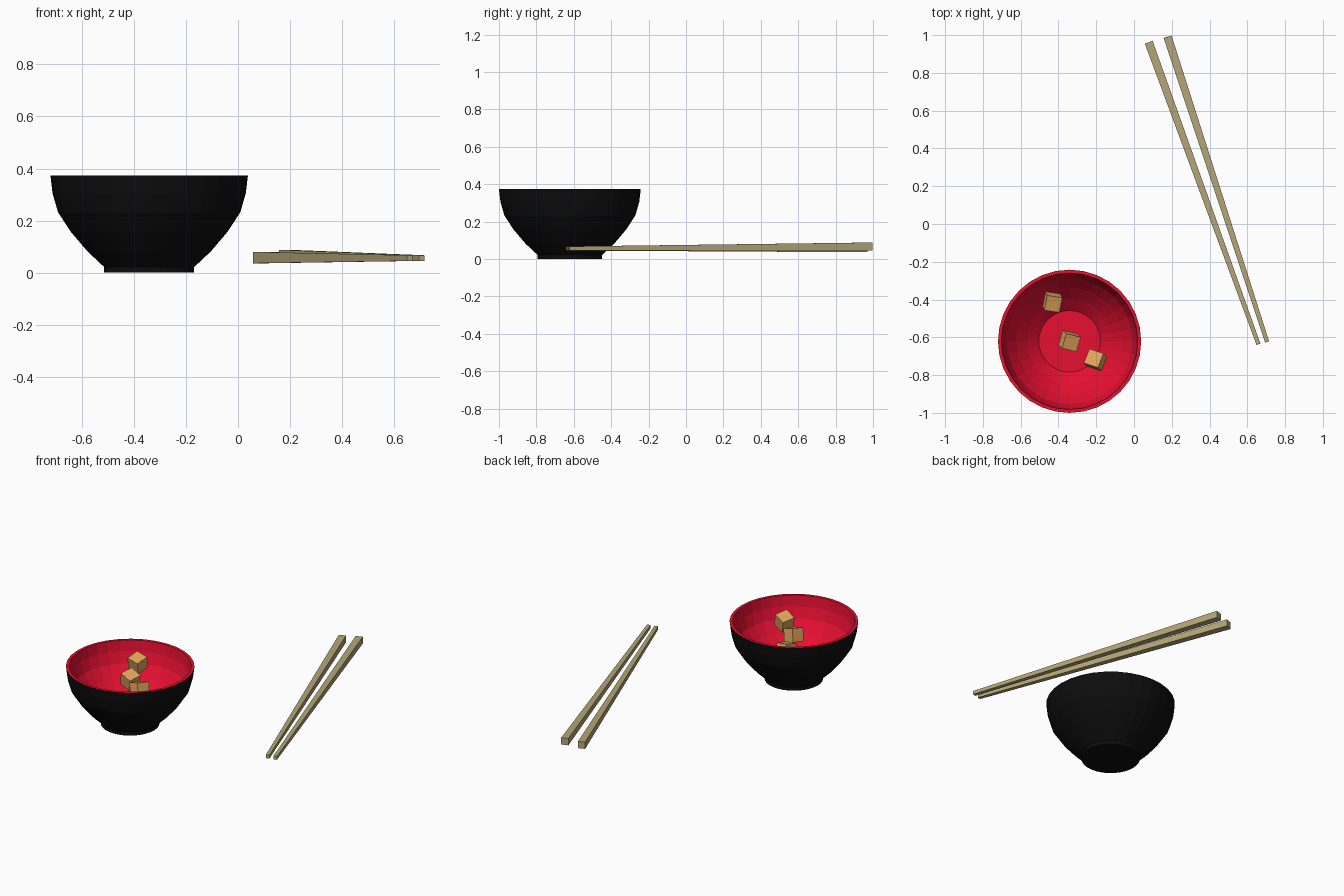
import bpy, bmesh, math
from mathutils import Vector, Matrix

if "Cube" in bpy.data.objects:
    bpy.data.objects.remove(bpy.data.objects["Cube"])


def material(name, rgb):
    m = bpy.data.materials.new(name)
    m.diffuse_color = (*rgb, 1)
    m.use_nodes = True
    m.node_tree.nodes["Principled BSDF"].inputs["Base Color"].default_value = m.diffuse_color
    return m


black = material("black lacquer", (0.004, 0.004, 0.004))
red = material("red lacquer", (0.82, 0.005, 0.032))
wood = material("pale wood", (0.46, 0.385, 0.19))
tofu_tan = material("golden tan", (0.75, 0.38, 0.107))


def finish(name, bm, mats):
    bmesh.ops.recalc_face_normals(bm, faces=bm.faces)
    me = bpy.data.meshes.new(name)
    bm.to_mesh(me)
    bm.free()
    for m in mats:
        me.materials.append(m)
    ob = bpy.data.objects.new(name, me)
    bpy.context.collection.objects.link(ob)
    return ob


# Bowl: one lathed profile, black outside, red rim and inside
outer = [(0.173, 0), (0.173, 0.022), (0.237, 0.082), (0.300, 0.156),
         (0.350, 0.232), (0.371, 0.305), (0.379, 0.373)]
inner = [(0.361, 0.373), (0.353, 0.305), (0.332, 0.235), (0.284, 0.164),
         (0.225, 0.097), (0.163, 0.040)]
SEG = 32
bm = bmesh.new()
rings = []
for r, z in outer + inner:
    rings.append([bm.verts.new((-0.341 + r * math.cos(2 * math.pi * i / SEG),
                                -0.621 + r * math.sin(2 * math.pi * i / SEG), z))
                  for i in range(SEG)])
bm.faces.new(rings[0])
for k in range(len(rings) - 1):
    a, b = rings[k], rings[k + 1]
    for i in range(SEG):
        j = (i + 1) % SEG
        f = bm.faces.new((a[i], a[j], b[j], b[i]))
        f.material_index = 1 if k >= len(outer) - 1 else 0
floor = bm.faces.new(rings[-1])
floor.material_index = 1
finish("bowl", bm, [black, red])


# Chopsticks: square bars tapering to the tip
def chopstick(name, thick, thin):
    p, q = Vector(thick), Vector(thin)
    d = (q - p).normalized()
    side = d.cross(Vector((0, 0, 1))).normalized()
    up = side.cross(d)
    bm = bmesh.new()
    ends = [[bm.verts.new(c + side * h * s + up * h * t)
             for s, t in ((-1, -1), (1, -1), (1, 1), (-1, 1))]
            for c, h in ((p, 0.022), (q, 0.011))]
    bm.faces.new(ends[0])
    bm.faces.new(ends[1])
    for i in range(4):
        j = (i + 1) % 4
        bm.faces.new((ends[0][i], ends[0][j], ends[1][j], ends[1][i]))
    finish(name, bm, [wood])


chopstick("left_chopstick", (0.078, 0.962, 0.058), (0.659, -0.637, 0.056))
chopstick("right_chopstick", (0.178, 0.991, 0.066), (0.705, -0.625, 0.056))


# Food cubes, tilted so their top faces point along the given direction
def food_cube(name, centre, normal, yaw):
    bm = bmesh.new()
    bmesh.ops.create_cube(bm, size=0.082)
    tilt = Vector((0, 0, 1)).rotation_difference(Vector(normal)).to_matrix().to_4x4()
    bm.transform(Matrix.Translation(centre) @ tilt
                 @ Matrix.Rotation(math.radians(yaw), 4, "Z"))
    finish(name, bm, [tofu_tan])


food_cube("food_cube_back", (-0.432, -0.413, 0.290), (0.12, -0.27, 1), -10)
food_cube("food_cube_middle", (-0.341, -0.619, 0.285), (0.25, -0.25, 1), -15)
food_cube("food_cube_front", (-0.204, -0.720, 0.298), (-0.25, 0.25, 1), -20)
